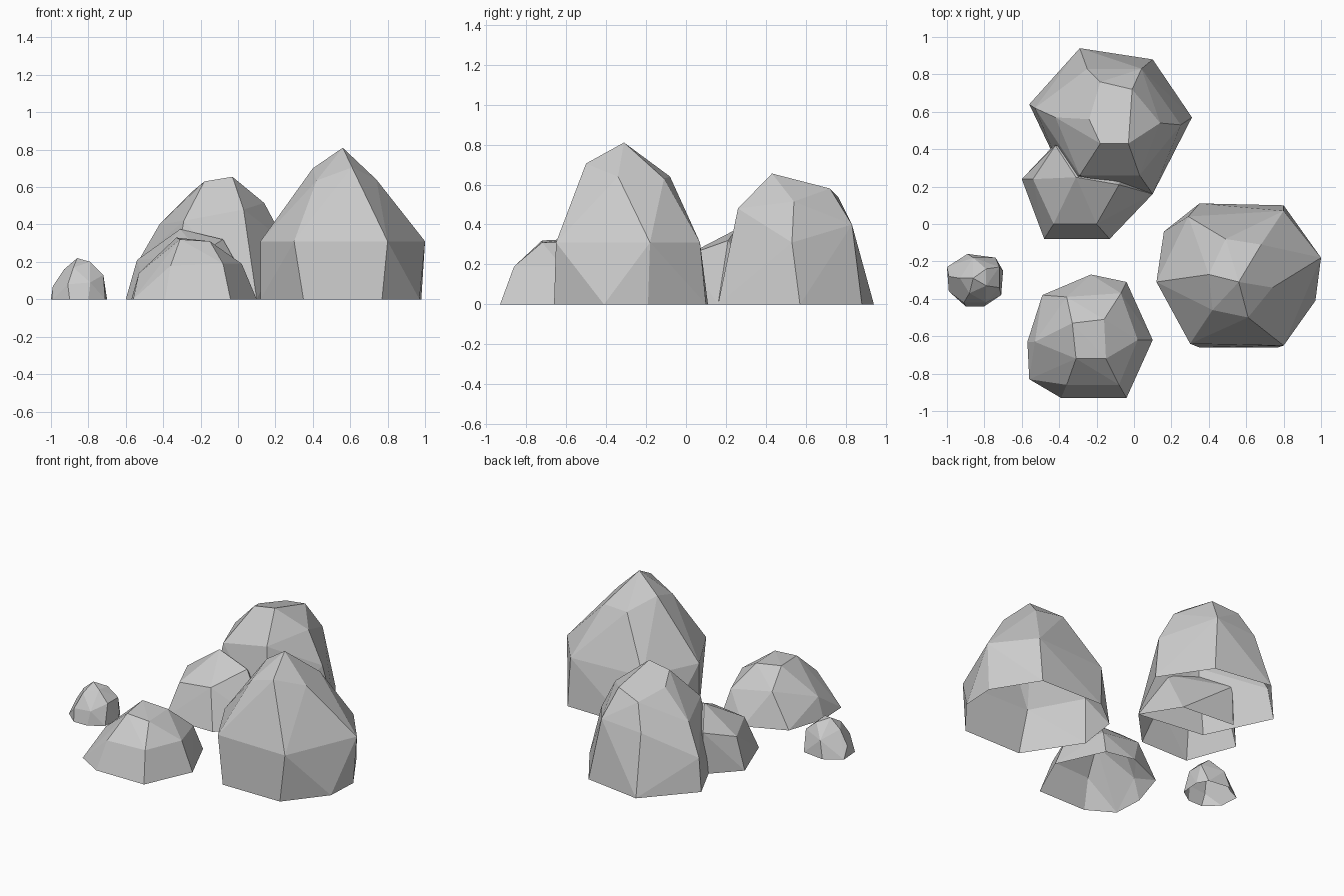
import bpy, bmesh, math


def rock(name, base, upper):
    """Faceted boulder: convex hull of a ground outline and upper corners, open underneath."""
    bm = bmesh.new()
    for x, y in base:
        bm.verts.new((x, y, 0))
    for p in upper:
        bm.verts.new(p)
    res = bmesh.ops.convex_hull(bm, input=bm.verts[:])
    junk = {g for g in res["geom_interior"] + res["geom_unused"]
            if isinstance(g, bmesh.types.BMVert) and g.is_valid}
    bmesh.ops.delete(bm, geom=list(junk), context='VERTS')
    bmesh.ops.recalc_face_normals(bm, faces=bm.faces[:])
    # open bottom
    floor = [f for f in bm.faces if all(v.co.z < 0.001 for v in f.verts)]
    bmesh.ops.delete(bm, geom=floor, context='FACES')
    # merge nearly flat triangles into larger facets
    bmesh.ops.dissolve_limit(bm, angle_limit=math.radians(3),
                             verts=bm.verts[:], edges=bm.edges[:])
    me = bpy.data.meshes.new(name)
    bm.to_mesh(me)
    bm.free()
    ob = bpy.data.objects.new(name, me)
    bpy.context.collection.objects.link(ob)
    return ob


# large boulder on the right
rock("large_boulder",
     [(.12, -.31), (.16, -.04), (.35, .11), (.80, .10), (.98, -.19),
      (.97, -.41), (.77, -.66), (.35, -.66)],
     [(.12, -.31, .31), (.29, .04, .31), (.80, .07, .31), (1.0, -.18, .31),
      (.80, -.65, .31), (.30, -.64, .31),
      (.42, -.46, .635), (.61, -.50, .705), (.74, -.34, .64), (.68, -.11, .63),
      (.49, -.08, .64), (.40, -.27, .70), (.56, -.31, .81)])

# tall boulder at the back
rock("back_boulder",
     [(-.56, .64), (-.29, .94), (.10, .88), (.31, .57), (.10, .16), (-.36, .22)],
     [(-.53, .62, .21), (-.42, .57, .40), (-.25, .83, .38), (.04, .83, .40),
      (.25, .53, .31), (.14, .54, .515), (.03, .26, .48), (-.29, .26, .42),
      (-.24, .56, .58), (-.18, .76, .54), (-.01, .72, .58),
      (-.18, .43, .63), (-.03, .43, .655)])

# low boulder leaning on the back one
rock("leaning_boulder",
     [(-.60, .24), (-.48, -.08), (-.13, -.08), (.10, .16), (-.05, .40), (-.42, .43)],
     [(-.54, .24, .21), (-.43, .00, .22), (-.20, .00, .245),
      (-.08, .21, .32), (-.31, .25, .375), (-.42, .42, .27)])

# low boulder in front
rock("front_boulder",
     [(-.49, -.38), (-.23, -.27), (-.04, -.31), (.10, -.62), (-.04, -.93),
      (-.39, -.93), (-.56, -.83), (-.57, -.63)],
     [(-.53, -.63, .14), (-.36, -.86, .18), (-.08, -.86, .19), (.02, -.62, .19),
      (-.07, -.37, .17), (-.36, -.39, .22), (-.33, -.53, .33), (-.16, -.51, .31),
      (-.31, -.72, .32), (-.15, -.72, .31)])

# small pebble on the left
rock("pebble",
     [(-1.0, -.23), (-.89, -.16), (-.74, -.18), (-.70, -.25), (-.71, -.38),
      (-.80, -.44), (-.90, -.44), (-.99, -.36)],
     [(-.99, -.28, .07), (-.91, -.42, .08), (-.79, -.42, .09), (-.72, -.34, .13),
      (-.72, -.23, .13), (-.86, -.18, .11), (-.93, -.29, .16), (-.88, -.37, .17),
      (-.79, -.33, .20), (-.79, -.24, .19), (-.86, -.29, .22)])
